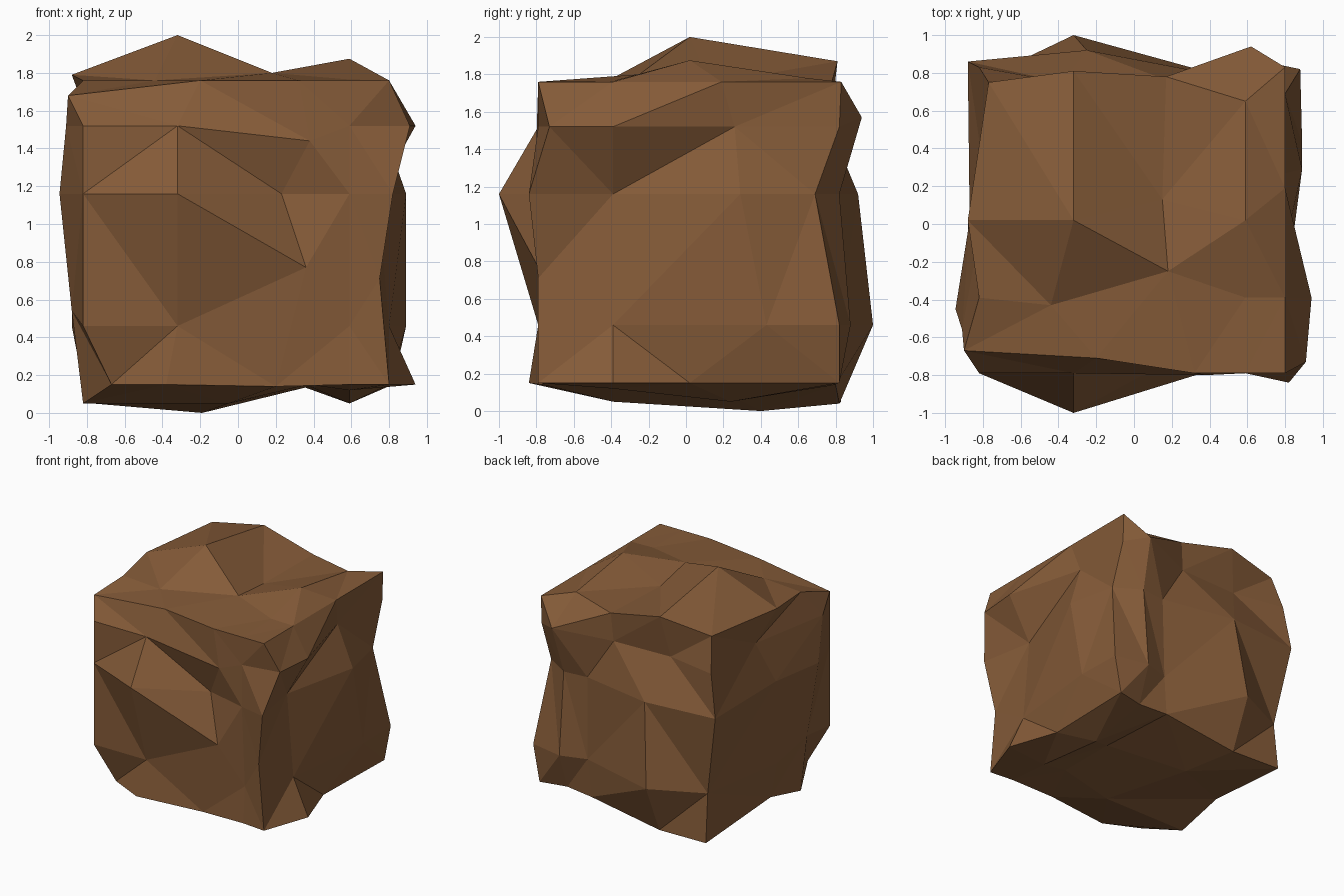
import bpy, bmesh

if "Cube" in bpy.data.objects:
    bpy.data.objects.remove(bpy.data.objects["Cube"])

# Uneven grid lines of the block (4 x 3 x 4 cells)
GRID = ([-.82, -.32, .2, .59, .8], [-.79, -.39, .02, .82], [.15, .46, 1.16, 1.52, 1.76])
N = [len(g) - 1 for g in GRID]
pts = {(i, j, k): [GRID[0][i], GRID[1][j], GRID[2][k]]
       for i in range(N[0] + 1) for j in range(N[1] + 1) for k in range(N[2] + 1)
       if i in (0, N[0]) or j in (0, N[1]) or k in (0, N[2])}


def key(axis, level, a, b):
    """Grid index from the side's axis and its two in-plane indices."""
    idx = [a, b]
    idx.insert(axis, level)
    return tuple(idx)


def relief(axis, level, rows):
    """Set how far out each grid point of one side lies."""
    for b, row in enumerate(rows):
        for a, depth in enumerate(row):
            pts[key(axis, level, a, b)][axis] = depth


def slide(i, j, k, **to):
    """Slide one grid point along the surface."""
    for name, value in to.items():
        pts[i, j, k]["xyz".index(name)] = value


# Front and back relief
relief(1, 0, [(-.7, -.84, -.76, -.77, -.79), (-.79, -.79, -.79, -.75, -.79),
              (-.79, -1, -.7, -.79, -.84), (-.79, -.79, -.8, -.79, -.73),
              (-.67, -.71, -.79, -.79, -.79)])
relief(1, 3, [(.83, .82, .8, .77, .82), (.79, 1, .81, .88, .82),
              (.86, .92, .8, .82, .69), (.83, .75, .77, .94, .82),
              (.75, .81, .78, .65, .83)])
# Left and right relief
relief(0, 0, [(-.67, -.82, -.82, -.77), (-.82, -.88, -.88, -.76),
              (-.82, -.945, -.87, -.88), (-.82, -.91, -.78, -.82),
              (-.9, -.82, -.88, -.77)])
relief(0, 4, [(.8, .94, .8, .82), (.75, .8, .89, .88), (.82, .74, .89, .8),
              (.91, .94, .765, .8), (.8, .8, .8, .8)])
# Bottom and top relief
relief(2, 0, [(.15, .15, .14, .15, .15), (.05, .05, .15, .12, .15),
              (.15, 0, .14, .05, .15), (.05, .04, .14, .15, .15)])
relief(2, 4, [(1.68, 1.76, 1.76, 1.76, 1.76), (1.76, 1.76, 1.8, 1.765, 1.76),
              (1.79, 2, 1.75, 1.875, 1.76), (1.8, 1.87, 1.76, 1.78, 1.76)])

# Sideways irregularities: front
slide(1, 0, 0, x=-.38)
slide(2, 0, 1, x=.36, z=.77)
slide(2, 0, 2, x=.23)
slide(2, 0, 3, x=.38, z=1.44)
slide(1, 0, 4, x=-.2)
slide(2, 0, 4, x=.32)
slide(4, 0, 1, z=.71)
# right side
for level, y in enumerate((.02, .43, .29, .26, .19)):
    slide(4, 2, level, y=y)
# left side
slide(0, 1, 1, z=.54)
slide(0, 1, 2, y=-.45)
slide(0, 1, 3, y=-.56)
slide(0, 2, 3, y=.17)
# back
for level, x in enumerate((.34, .37, .38, .15, .17)):
    slide(2, 3, level, x=x)
slide(1, 3, 2, x=-.25)
slide(1, 3, 3, x=-.38)
slide(3, 3, 3, x=.62, z=1.57)
# top and bottom
slide(1, 1, 4, x=-.44, y=-.43)
slide(2, 1, 4, x=.18, y=-.25)
slide(2, 2, 4, x=.15, y=.13)
slide(1, 1, 0, x=-.05)
slide(2, 1, 0, x=.37)
slide(1, 2, 0, x=-.19, y=.4)
slide(2, 2, 0, x=.38, y=.13)
slide(3, 2, 0, y=.24)

# Skin the six sides with quads, split along the short diagonal
bm = bmesh.new()
verts = {k: bm.verts.new(p) for k, p in pts.items()}
for axis in range(3):
    na, nb = [n for d, n in enumerate(N) if d != axis]
    for level in (0, N[axis]):
        for a in range(na):
            for b in range(nb):
                bm.faces.new([verts[key(axis, level, a + da, b + db)]
                              for da, db in ((0, 0), (1, 0), (1, 1), (0, 1))])
bmesh.ops.recalc_face_normals(bm, faces=bm.faces)
bmesh.ops.triangulate(bm, faces=bm.faces, quad_method="SHORT_EDGE")
mesh = bpy.data.meshes.new("dirt_block")
bm.to_mesh(mesh)
bm.free()

mat = bpy.data.materials.new("earth brown")
mat.diffuse_color = (.235, .105, .04, 1)
mat.use_nodes = True
mat.node_tree.nodes["Principled BSDF"].inputs["Base Color"].default_value = mat.diffuse_color
mesh.materials.append(mat)
bpy.context.collection.objects.link(bpy.data.objects.new("dirt_block", mesh))
